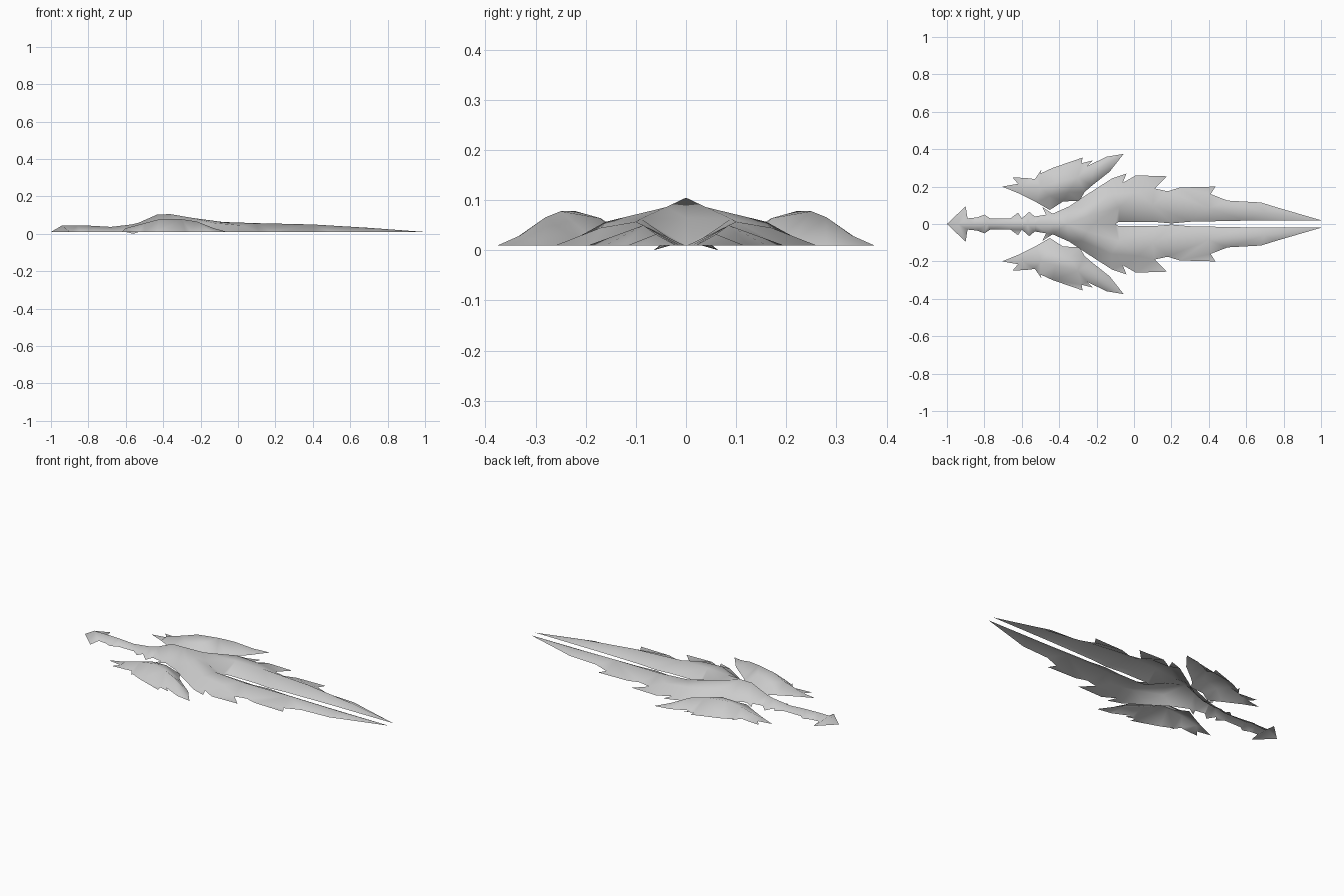
import bpy
from mathutils import Vector
from mathutils.geometry import delaunay_2d_cdt

RIM = 0.01  # height of the open lower rim

default_cube = bpy.data.objects.get("Cube")
if default_cube:
    bpy.data.objects.remove(default_cube, do_unlink=True)


def make_material(name, colour):
    material = bpy.data.materials.new(name)
    material.use_nodes = True
    material.diffuse_color = colour
    shader = material.node_tree.nodes["Principled BSDF"]
    shader.inputs["Base Color"].default_value = colour
    shader.inputs["Roughness"].default_value = 0.6
    return material


steel = make_material("plain grey steel", (0.6, 0.6, 0.6, 1))


def make_shell(name, outline, ridges):
    """Stretch an open sheet over raised ridge lines, then mirror it across the length.

    Points without a height lie on the rim."""
    points = list(outline)
    count = len(points)
    edges = []
    for ridge in ridges:
        first = len(points)
        points.extend(ridge)
        edges += [(i, i + 1) for i in range(first, len(points) - 1)]
    heights = [p[2] if len(p) > 2 else RIM for p in points]
    flat = [Vector(p[:2]) for p in points]
    result = delaunay_2d_cdt(flat, edges, [list(range(count))], 1, 0.0001)
    verts, faces, sources = result[0], result[2], result[3]
    coords = [(v.x, v.y, heights[src[0]] if src else RIM)
              for v, src in zip(verts, sources)]

    mesh = bpy.data.meshes.new(name)
    mesh.from_pydata(coords, [], [list(f) for f in faces])
    mesh.materials.append(steel)
    mesh.polygons.foreach_set("use_smooth", [True] * len(mesh.polygons))
    mesh.update()
    shell = bpy.data.objects.new(name, mesh)
    bpy.context.collection.objects.link(shell)

    mirror = shell.modifiers.new("Mirror halves", "MIRROR")
    mirror.use_axis = (False, True, False)
    mirror.use_mirror_merge = True
    mirror.merge_threshold = 0.0005
    return shell


# Pommel and grip: the centre line is the raised spine
grip_spine = [(-1, 0), (-.94, 0, .045), (-.86, 0, .045), (-.78, 0, .043),
              (-.68, 0, .037), (-.57, 0, .05), (-.53, 0, .06)]
grip_edge = [(-.53, .04), (-.56, .065, 0), (-.6, .03), (-.62, .06),
             (-.66, .03), (-.77, .03), (-.8, .05), (-.84, .035),
             (-.89, .03), (-.9, .095)]
make_shell("pommel_and_grip", grip_spine + grip_edge, [])

# Twin blade: the spine sinks into the slot between the two points
body_spine = [(-.53, 0, .06), (-.43, 0, .104), (-.36, 0, .105),
              (-.22, 0, .065), (-.1, 0)]
slot_edge = [(-.08, .012), (.1, .012), (.2, .003), (.3, .012), (.6, .018)]
blade_edge = [(1, .02), (.76, .09), (.68, .115), (.5, .125), (.41, .16),
              (.435, .2), (.245, .195), (.18, .175), (.11, .19),
              (.175, .255), (.01, .26), (-.06, .22), (-.04, .27),
              (-.115, .245), (-.24, .165), (-.345, .095), (-.435, .055),
              (-.49, .09), (-.47, .05), (-.53, .04)]
blade_ridge = [(-.25, .04, .086), (-.08, .09, .063), (.1, .1, .057),
               (.4, .085, .05), (.7, .06, .032)]
shoulder_ridge = [(-.28, .09, .055), (-.12, .16, .057), (.02, .17, .045)]
make_shell("twin_blade", body_spine + slot_edge + blade_edge,
           [blade_ridge, shoulder_ridge])

# Guard wings: jagged leaves on both sides of the body
wing_inner_edge = [(-.705, .2), (-.62, .165), (-.52, .115), (-.45, .075),
                   (-.38, .12), (-.29, .125), (-.265, .17), (-.225, .205),
                   (-.13, .28)]
wing_outer_edge = [(-.055, .375), (-.145, .36), (-.25, .31), (-.22, .34),
                   (-.28, .325), (-.275, .355), (-.435, .3), (-.5, .27),
                   (-.495, .29), (-.53, .24), (-.57, .245), (-.65, .25),
                   (-.62, .215)]
wing_ridge = [(-.6, .195, .03), (-.5, .2, .057), (-.42, .22, .078),
              (-.3, .25, .078), (-.22, .28, .066), (-.13, .33, .03)]
wing_fold = [(-.45, .15, .05), (-.35, .17, .064)]
make_shell("guard_wings", wing_inner_edge + wing_outer_edge,
           [wing_ridge, wing_fold])
